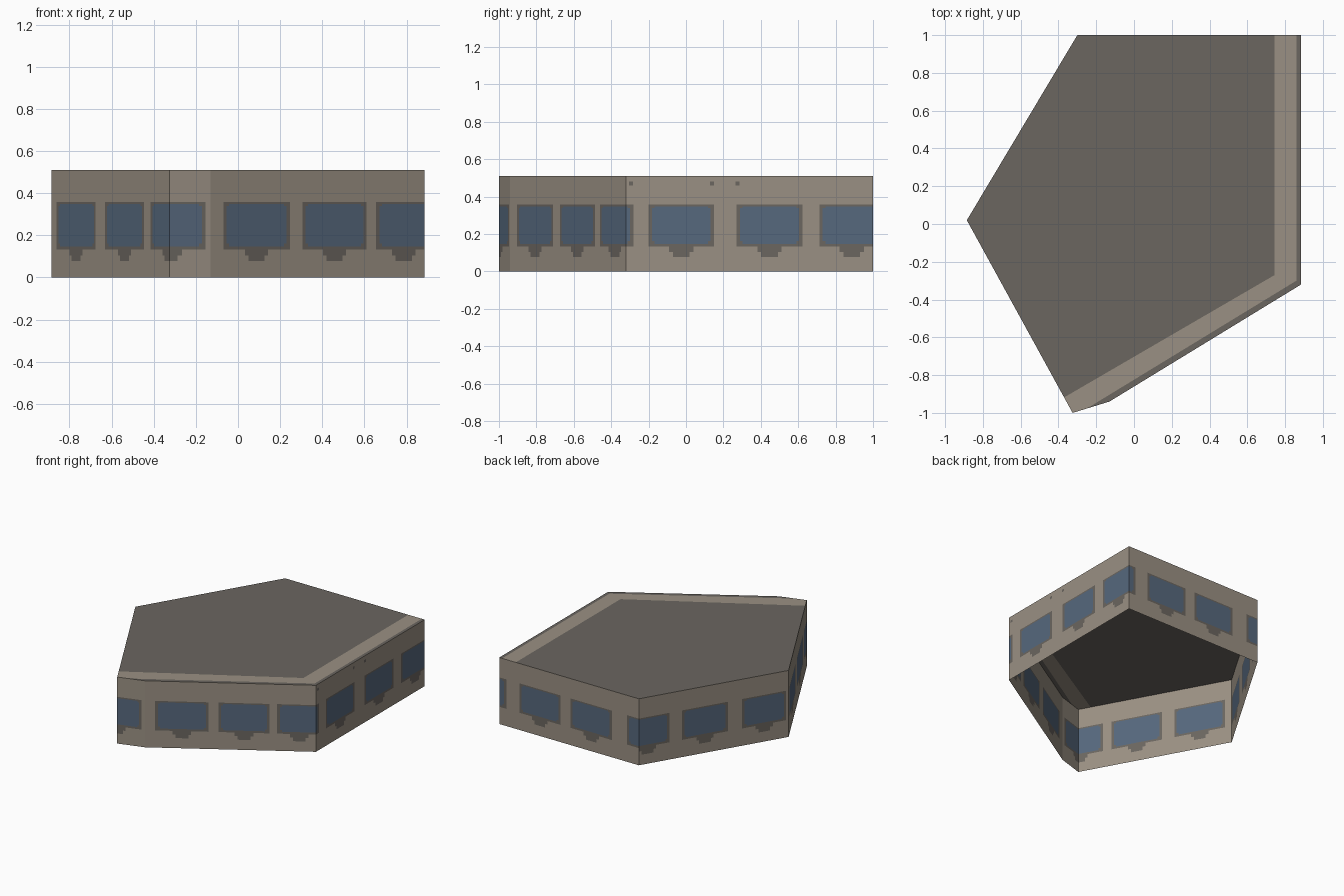
import bpy, bmesh
from mathutils import Vector

if "Cube" in bpy.data.objects:
    bpy.data.objects.remove(bpy.data.objects["Cube"])

H = 0.51  # wall height


def make_mat(name, rgb):
    lin = [((c / 255 + 0.055) / 1.055) ** 2.4 for c in rgb]
    m = bpy.data.materials.new(name)
    m.diffuse_color = (*lin, 1)
    m.use_nodes = True
    m.node_tree.nodes["Principled BSDF"].inputs["Base Color"].default_value = m.diffuse_color
    return m


WALL, DARK, GLASS = 0, 1, 2
MATS = [make_mat("warm_stone", (154, 144, 131)),
        make_mat("dark_grey", (107, 102, 96)),
        make_mat("blue_glass", (86, 104, 125))]

# Building outline, anticlockwise from the left corner
OUTLINE = [Vector(p) for p in [(-0.885, 0.02), (-0.325, -1), (-0.13, -0.94),
                               (0.885, -0.32), (0.885, 1), (-0.30, 1)]]
CORNERS = [0.0]
for i, p in enumerate(OUTLINE):
    CORNERS.append(CORNERS[-1] + (OUTLINE[(i + 1) % len(OUTLINE)] - p).length)


def on_outline(s):
    """Point at distance s along the outline."""
    for i in range(len(OUTLINE)):
        if s <= CORNERS[i + 1] + 1e-6:
            t = (s - CORNERS[i]) / (CORNERS[i + 1] - CORNERS[i])
            return OUTLINE[i].lerp(OUTLINE[(i + 1) % len(OUTLINE)], t)
    return OUTLINE[0]


def finish(bm, name):
    me = bpy.data.meshes.new(name)
    bm.to_mesh(me)
    bm.free()
    for m in MATS:
        me.materials.append(m)
    ob = bpy.data.objects.new(name, me)
    bpy.context.collection.objects.link(ob)
    return ob


# Painted rectangles on the unrolled wall: start, end, low, high, colour
rects = []
WINDOWS = [(0.05, 0.435), (0.53, 0.91), (0.977, 1.342), (1.438, 1.808),
           (1.878, 2.235), (2.288, 2.595), (2.677, 3.027), (3.147, 3.50),
           (3.59, 3.937), (4.047, 4.397), (4.482, 4.832), (4.96, 5.296),
           (5.39, 5.74), (5.85, 6.185)]
for a, b in WINDOWS:
    c = (a + b) / 2
    rects += [
        (c - 0.045, c + 0.045, 0.077, 0.135, DARK),           # sill bracket
        (c - 0.065, c + 0.065, 0.105, 0.135, DARK),
        (a, b, 0.132, 0.358, DARK),                           # frame
        (a + 0.018, b - 0.018, 0.162, 0.338, GLASS),          # pane
        (a + 0.032, b - 0.032, 0.147, 0.348, GLASS),
    ]
for s in (2.582, 3.017, 3.152):                               # small wall spots
    rects.append((s - 0.011, s + 0.011, 0.46, 0.48, DARK))


def colour_at(s, z):
    found = WALL
    for a, b, lo, hi, mat in rects:
        if a < s < b and lo < z < hi:
            found = mat
    return found


# Walls: one thin sheet cut along the painted edges
s_cuts = sorted({round(v, 4) for r in rects for v in r[:2]} |
                {round(v, 4) for v in CORNERS})
z_cuts = sorted({0.0, H} | {v for r in rects for v in r[2:4]})
bm = bmesh.new()
cols = [[bm.verts.new((*on_outline(s), z)) for z in z_cuts] for s in s_cuts[:-1]]
cols.append(cols[0])
for i in range(len(s_cuts) - 1):
    for j in range(len(z_cuts) - 1):
        f = bm.faces.new((cols[i][j], cols[i + 1][j],
                          cols[i + 1][j + 1], cols[i][j + 1]))
        f.material_index = colour_at((s_cuts[i] + s_cuts[i + 1]) / 2,
                                     (z_cuts[j] + z_cuts[j + 1]) / 2)
finish(bm, "outer_walls")


# Roof: flat deck, pale band along two sides, dark rim outside the band
def roof_part(name, pts, mat):
    bm = bmesh.new()
    f = bm.faces.new([bm.verts.new((x, y, H)) for x, y in pts])
    f.material_index = mat
    bm.normal_update()
    if f.normal.z < 0:
        f.normal_flip()
    bmesh.ops.triangulate(bm, faces=bm.faces[:])
    finish(bm, name)


roof_part("roof_deck", [(-0.30, 1), (-0.885, 0.02), (-0.37, -0.918),
                        (0.745, -0.27), (0.745, 1)], DARK)
roof_part("roof_band", [(0.745, 1), (0.745, -0.27), (-0.37, -0.918),
                        (-0.325, -1), (-0.25, -0.977), (0.86, -0.30),
                        (0.86, 1)], WALL)
roof_part("roof_rim", [(0.86, 1), (0.86, -0.30), (-0.25, -0.977),
                       (-0.13, -0.94), (0.885, -0.32), (0.885, 1)], DARK)
